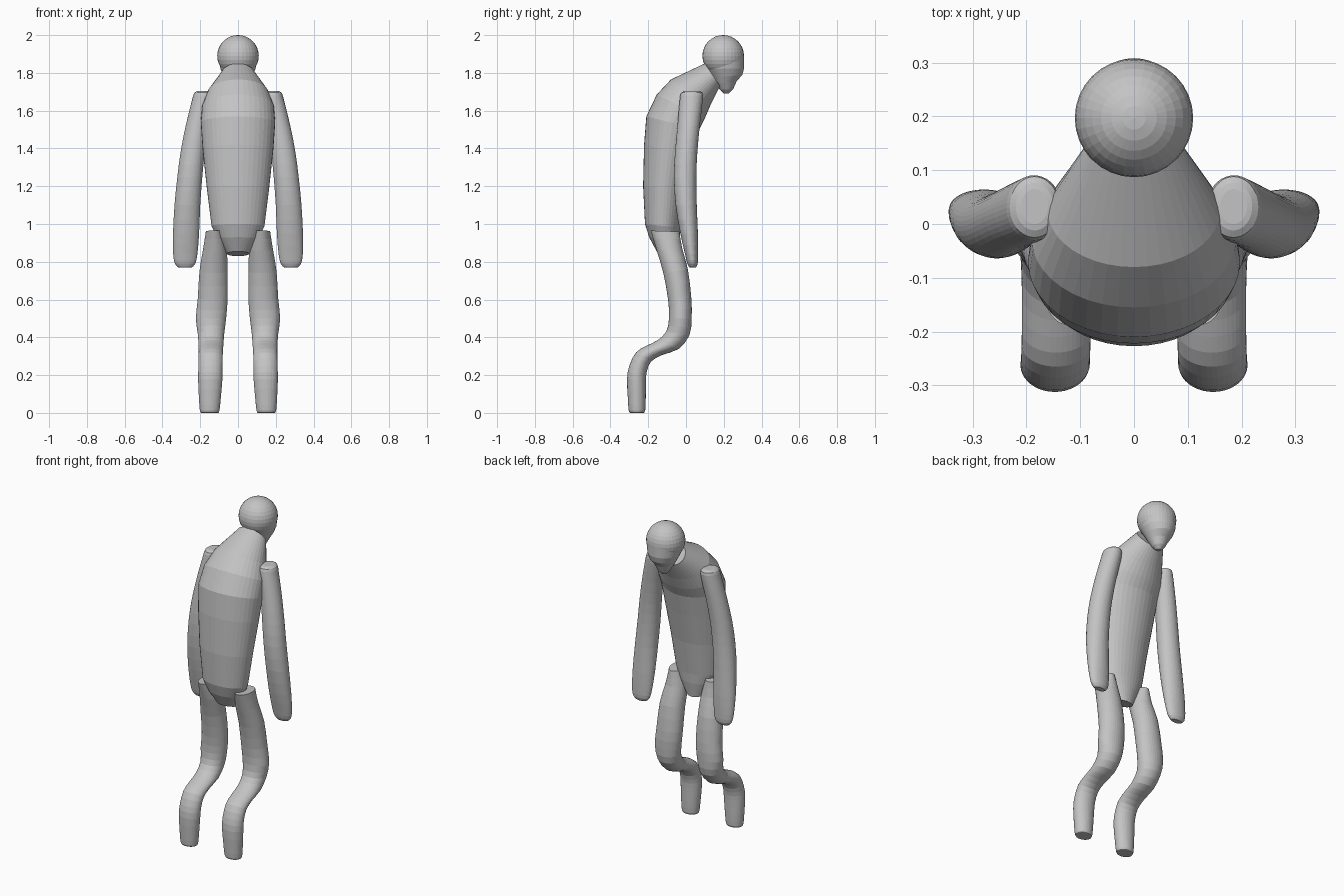
import bpy, bmesh, math
from mathutils import Vector

SIDES = 40
grey = bpy.data.materials.new("plain grey")
grey.diffuse_color = (0.55, 0.55, 0.55, 1)


def refine(rings, steps):
    """Catmull-Rom subdivision of ring parameters."""
    vs = [Vector(r) for r in rings]
    out = []
    for i in range(len(vs) - 1):
        p0, p1, p2 = vs[max(i - 1, 0)], vs[i], vs[i + 1]
        p3 = vs[min(i + 2, len(vs) - 1)]
        for s in range(steps):
            t = s / steps
            out.append(0.5 * (2 * p1 + (p2 - p0) * t
                              + (2 * p0 - 5 * p1 + 4 * p2 - p3) * t * t
                              + (3 * p1 - p0 - 3 * p2 + p3) * t ** 3))
    return out + [vs[-1]]


def loft(name, rings, steps=1, side=1):
    """Each ring: back y, back z, front y, front z, centre x, half width."""
    bm = bmesh.new()
    loops = []
    for yb, zb, yf, zf, cx, hw in refine(rings, steps):
        loop = []
        for k in range(SIDES):
            a = 2 * math.pi * k / SIDES
            c = (1 - math.cos(a)) / 2
            loop.append(bm.verts.new((side * (cx + hw * math.sin(a)),
                                      yb + (yf - yb) * c, zb + (zf - zb) * c)))
        loops.append(loop)
    for a, b in zip(loops, loops[1:]):
        for k in range(SIDES):
            n = (k + 1) % SIDES
            bm.faces.new((a[k], a[n], b[n], b[k]))
    bm.faces.new(loops[0])
    bm.faces.new(loops[-1])
    bmesh.ops.recalc_face_normals(bm, faces=bm.faces)
    me = bpy.data.meshes.new(name)
    bm.to_mesh(me)
    bm.free()
    me.materials.append(grey)
    ob = bpy.data.objects.new(name, me)
    bpy.context.collection.objects.link(ob)
    return ob


# Hunched torso
loft("torso", [
    (0.10, 1.85, 0.18, 1.73, 0, 0.09),
    (-0.08, 1.765, 0.13, 1.63, 0, 0.16),
    (-0.155, 1.685, 0.10, 1.56, 0, 0.19),
    (-0.21, 1.57, 0.07, 1.50, 0, 0.197),
    (-0.222, 1.42, 0.04, 1.37, 0, 0.187),
    (-0.227, 1.20, 0.0, 1.18, 0, 0.165),
    (-0.217, 1.00, -0.03, 0.98, 0, 0.14),
    (-0.195, 0.93, -0.035, 0.92, 0, 0.11),
    (-0.155, 0.855, -0.05, 0.83, 0, 0.06),
])

# Head and tapered jaw
bpy.ops.mesh.primitive_uv_sphere_add(segments=32, ring_count=16, radius=0.11,
                                     location=(0, 0.197, 1.89))
head = bpy.context.object
head.name = "head"
head.data.materials.append(grey)
loft("jaw", [
    (0.10, 1.87, 0.307, 1.89, 0, 0.104),
    (0.115, 1.82, 0.308, 1.825, 0, 0.093),
    (0.14, 1.775, 0.298, 1.79, 0, 0.075),
    (0.16, 1.74, 0.268, 1.755, 0, 0.055),
    (0.18, 1.71, 0.25, 1.715, 0, 0.035),
    (0.20, 1.692, 0.228, 1.692, 0, 0.014),
])

for label, side in (("right", 1), ("left", -1)):
    # Hanging arms with flattened hands
    loft(label + "_arm", [
        (0.0, 1.705, 0.065, 1.705, 0.185, 0.025),
        (-0.025, 1.695, 0.088, 1.695, 0.185, 0.046),
        (-0.034, 1.65, 0.088, 1.65, 0.19, 0.055),
        (-0.045, 1.52, 0.073, 1.52, 0.217, 0.06),
        (-0.058, 1.38, 0.06, 1.38, 0.24, 0.064),
        (-0.064, 1.25, 0.055, 1.25, 0.255, 0.066),
        (-0.055, 1.10, 0.057, 1.10, 0.268, 0.068),
        (-0.03, 0.95, 0.063, 0.95, 0.275, 0.069),
        (-0.005, 0.84, 0.064, 0.84, 0.279, 0.064),
        (0.007, 0.79, 0.062, 0.79, 0.28, 0.054),
        (0.018, 0.77, 0.052, 0.77, 0.28, 0.035),
    ], 2, side)
    # Legs with bent knees and plain stumps
    loft(label + "_leg", [
        (-0.187, 0.965, -0.035, 0.96, 0.125, 0.045),
        (-0.155, 0.86, -0.02, 0.87, 0.122, 0.063),
        (-0.12, 0.74, 0.01, 0.76, 0.13, 0.074),
        (-0.095, 0.60, 0.028, 0.61, 0.134, 0.079),
        (-0.09, 0.50, 0.03, 0.50, 0.143, 0.08),
        (-0.105, 0.43, 0.018, 0.41, 0.143, 0.07),
        (-0.15, 0.385, -0.04, 0.338, 0.143, 0.066),
        (-0.21, 0.355, -0.125, 0.307, 0.144, 0.064),
        (-0.265, 0.32, -0.185, 0.272, 0.145, 0.064),
        (-0.30, 0.25, -0.207, 0.22, 0.146, 0.064),
        (-0.312, 0.18, -0.212, 0.17, 0.147, 0.064),
        (-0.308, 0.08, -0.213, 0.08, 0.149, 0.058),
        (-0.303, 0.012, -0.216, 0.012, 0.15, 0.052),
        (-0.295, 0.0, -0.224, 0.0, 0.15, 0.045),
    ], 2, side)
